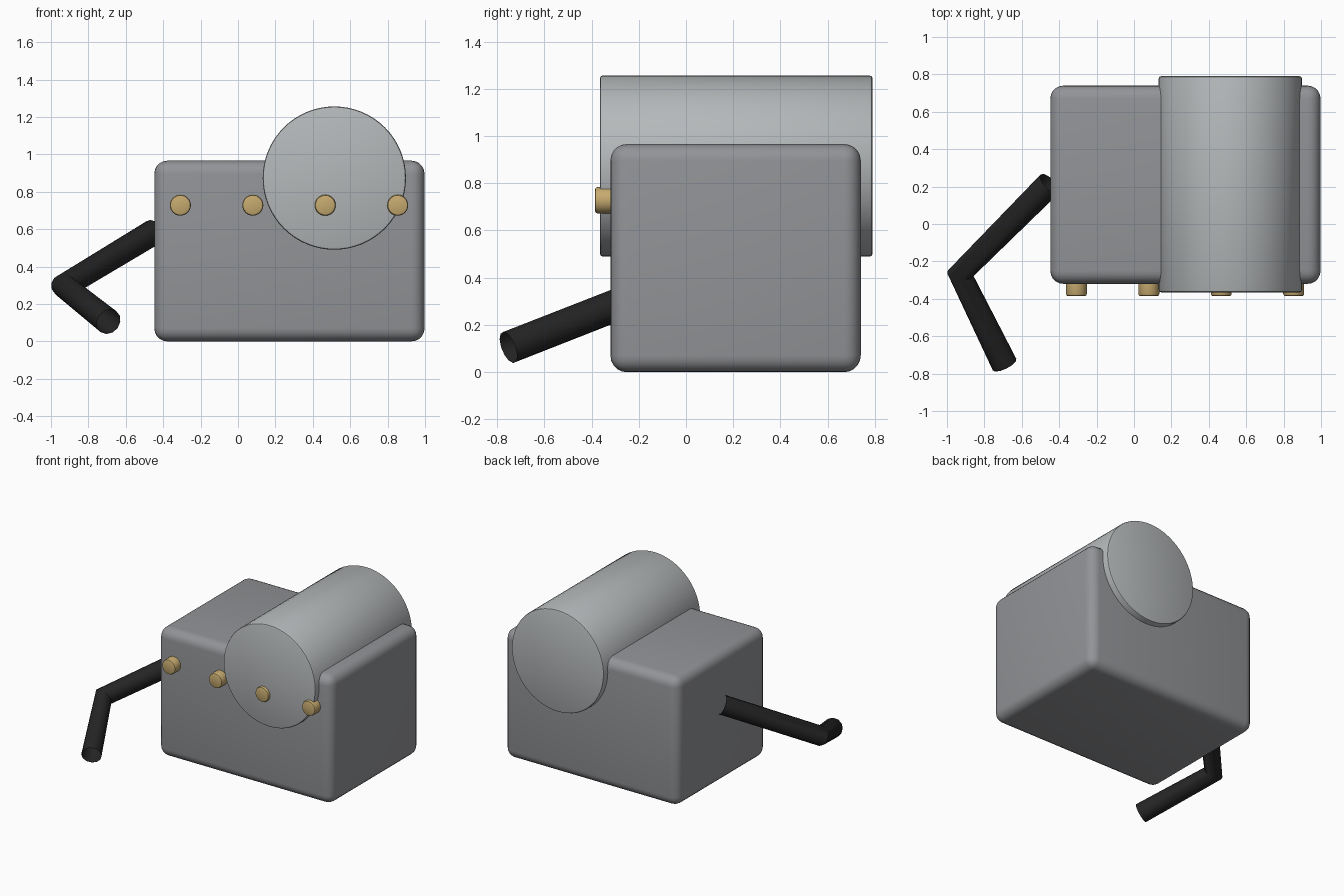
import bpy
import math
from mathutils import Vector

cube = bpy.data.objects.get("Cube")
if cube:
    bpy.data.objects.remove(cube, do_unlink=True)


def material(name, r, g, b):
    mat = bpy.data.materials.new(name)
    mat.use_nodes = True
    mat.diffuse_color = (r, g, b, 1)
    mat.node_tree.nodes["Principled BSDF"].inputs["Base Color"].default_value = (r, g, b, 1)
    return mat


dark_grey = material("dark grey metal", 0.29, 0.295, 0.31)
light_grey = material("light grey metal", 0.46, 0.48, 0.49)
brass = material("brass", 0.56, 0.40, 0.16)
black = material("black", 0.018, 0.018, 0.018)


def finish(obj, name, mat, bevel=0, segments=3):
    """Name, colour, round the edges and shade an object."""
    obj.name = name
    obj.data.materials.append(mat)
    bpy.ops.object.select_all(action="DESELECT")
    obj.select_set(True)
    bpy.context.view_layer.objects.active = obj
    if bevel:
        bpy.ops.object.transform_apply(location=False, rotation=True, scale=True)
        mod = obj.modifiers.new("rounded edges", "BEVEL")
        mod.width = bevel
        mod.segments = segments
        mod.limit_method = "ANGLE"
        bpy.ops.object.modifier_apply(modifier=mod.name)
    bpy.ops.object.shade_smooth_by_angle(angle=math.radians(35))


def rod(name, mat, x, z, radius, front, back, bevel, sides):
    """Cylinder lying along y."""
    bpy.ops.mesh.primitive_cylinder_add(
        vertices=sides, radius=radius, depth=back - front,
        location=(x, (front + back) / 2, z), rotation=(math.pi / 2, 0, 0))
    finish(bpy.context.object, name, mat, bevel, 2)


# Rounded box body
bpy.ops.mesh.primitive_cube_add(size=1, location=(0.275, 0.21, 0.483))
bpy.context.object.scale = (1.445, 1.06, 0.966)
finish(bpy.context.object, "body", dark_grey, 0.07, 5)

# Drum lying across the top
rod("drum", light_grey, 0.515, 0.873, 0.383, -0.365, 0.79, 0.012, 64)

# Row of knobs along the front
for i in range(4):
    rod(f"knob_{i + 1}", brass, -0.308 + 0.3873 * i, 0.728, 0.056, -0.386, -0.25, 0.012, 32)

# Bent crank handle swept along a three-point path
curve = bpy.data.curves.new("crank_handle", "CURVE")
curve.dimensions = "3D"
curve.bevel_depth = 0.07
curve.bevel_resolution = 4
path = curve.splines.new("POLY")
path.points.add(2)
for point, co in zip(path.points, [(-0.45, 0.215, 0.585), (-0.93, -0.267, 0.295), (-0.692, -0.752, 0.105)]):
    point.co = (*Vector(co), 1)
handle = bpy.data.objects.new("crank_handle", curve)
bpy.context.collection.objects.link(handle)
bpy.ops.object.select_all(action="DESELECT")
handle.select_set(True)
bpy.context.view_layer.objects.active = handle
bpy.ops.object.convert(target="MESH")
finish(bpy.context.object, "crank_handle", black)
